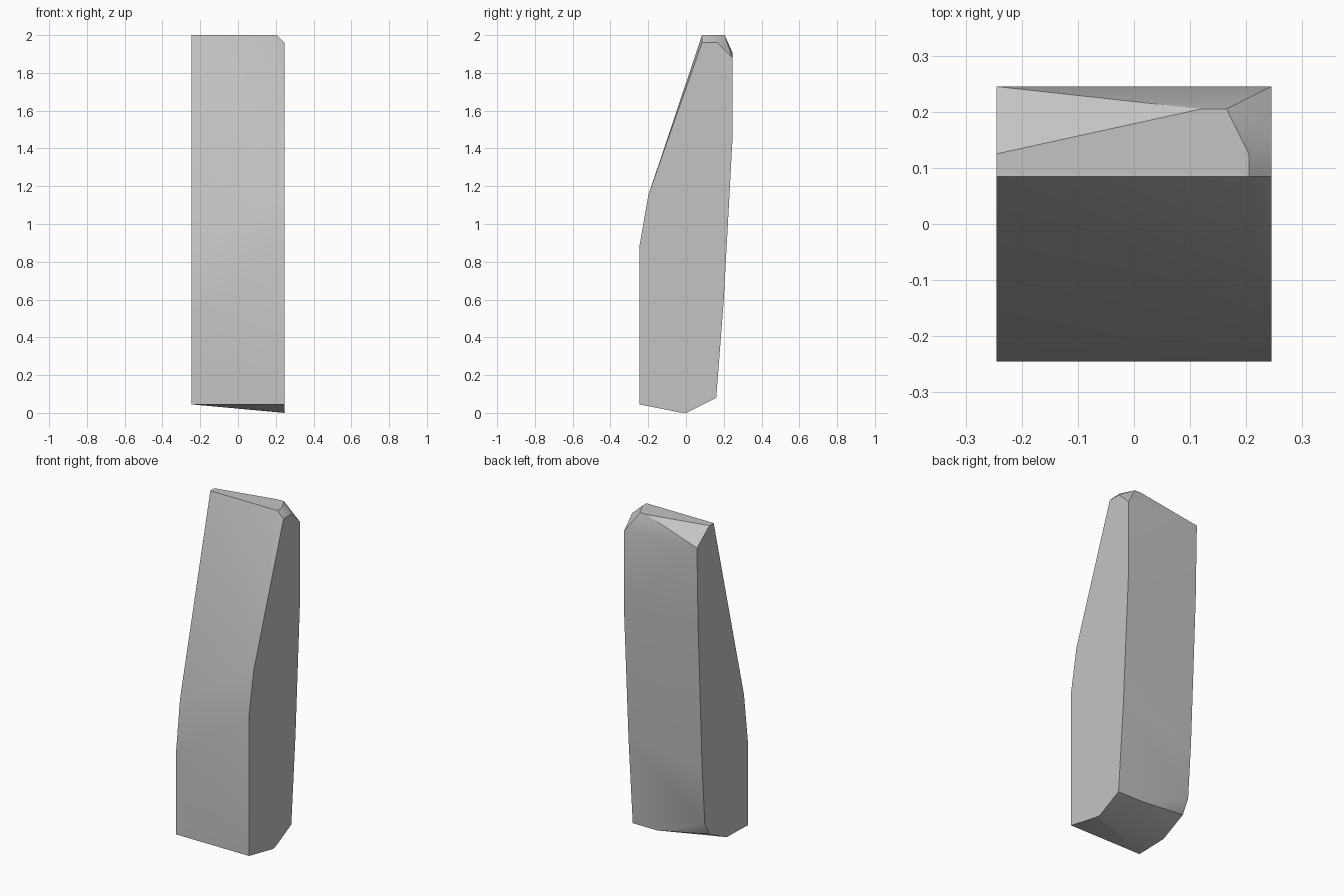
import bpy, bmesh, math

if "Cube" in bpy.data.objects:
    bpy.data.objects.remove(bpy.data.objects["Cube"])

HALF = 0.245

# Plain stone colour
stone = bpy.data.materials.new("stone_grey")
stone.use_nodes = True
colour = (0.55, 0.55, 0.55, 1)
stone.diffuse_color = colour
stone.node_tree.nodes["Principled BSDF"].inputs["Base Color"].default_value = colour

# Side outlines as (y, z), from the front foot upwards and round the back
left_side = [(-HALF, 0.045), (-HALF, 0.89), (-0.2, 1.15), (0.085, 1.96),
             (0.165, 1.96), (HALF, 1.88), (HALF, 1.43), (0.2, 0.6),
             (0.16, 0.08), (0, 0), (-0.03, 0.002)]
right_side = [(-HALF, 0.045), (-HALF, 0.53), (-0.205, 0.85), (0.085, 2),
              (0.125, 2), (HALF, 1.91), (0.235, 1.45), (0.195, 0.55),
              (0.17, 0.21), (0.125, 0.13), (-0.04, 0.05)]
# Inner corners of the flat top, as (x, y)
top_corners = [(0.205, 0.085), (0.205, 0.125), (0.165, 0.205), (0.12, 0.205)]

points = [(HALF, y, z) for y, z in left_side]
points += [(-HALF, y, z) for y, z in right_side]
points += [(x, y, 2) for x, y in top_corners]
# Chipped corner under the back
points.append((0.08, 0.16, 0.08))

# Wrap the outlines into one hewn block
bm = bmesh.new()
for p in points:
    bm.verts.new(p)
hull = bmesh.ops.convex_hull(bm, input=bm.verts)
unused = {g for g in hull["geom_interior"] if isinstance(g, bmesh.types.BMVert)}
bmesh.ops.delete(bm, geom=list(unused), context="VERTS")
bmesh.ops.dissolve_limit(bm, angle_limit=math.radians(0.5),
                         verts=bm.verts, edges=bm.edges)
bmesh.ops.recalc_face_normals(bm, faces=bm.faces)

mesh = bpy.data.meshes.new("standing_stone")
bm.to_mesh(mesh)
bm.free()
mesh.materials.append(stone)
block = bpy.data.objects.new("standing_stone", mesh)
bpy.context.collection.objects.link(block)

# Soft facets with crisp outer edges
bpy.context.view_layer.objects.active = block
block.select_set(True)
bpy.ops.object.shade_smooth_by_angle(angle=math.radians(30))
